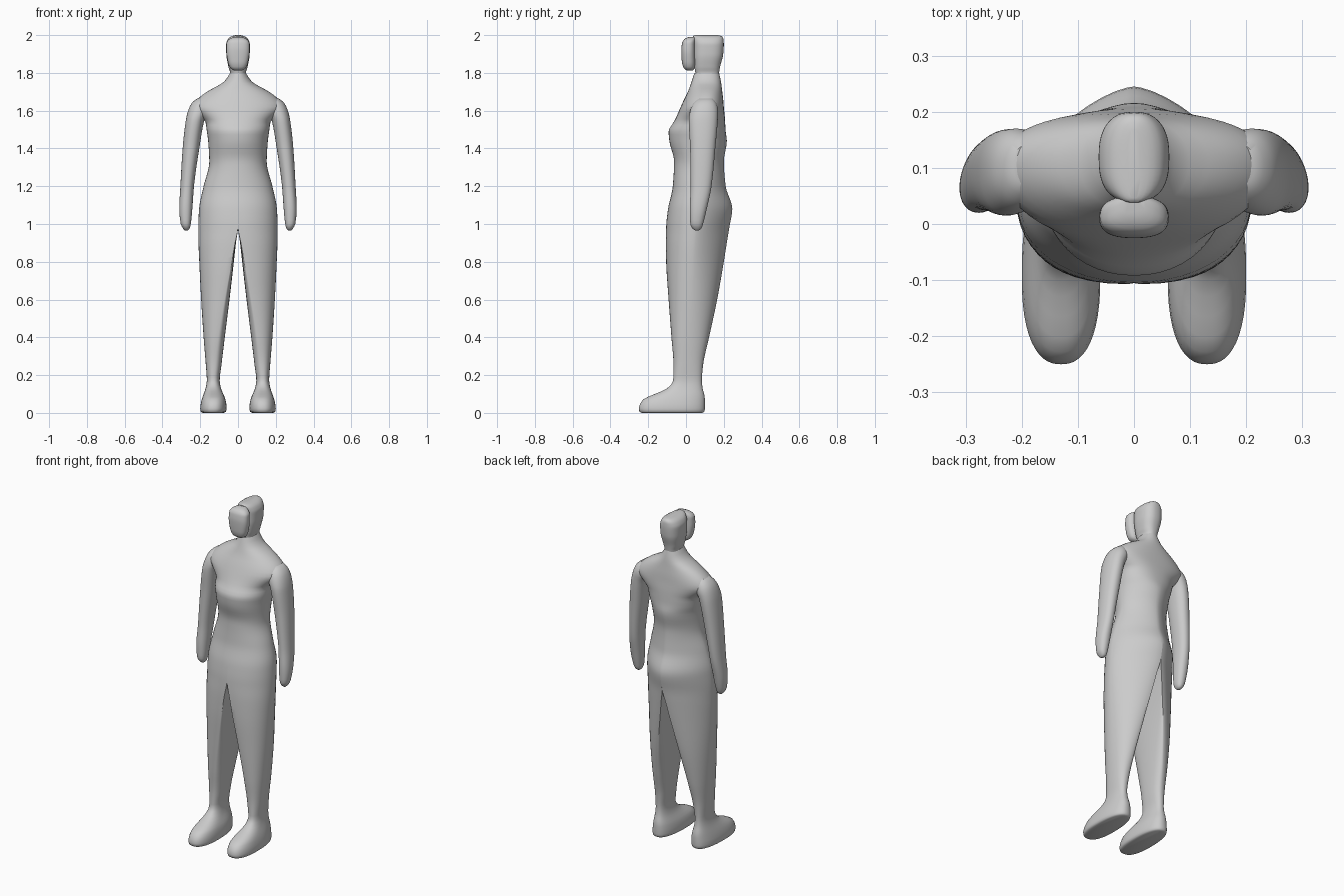
import bpy, bmesh, math

if "Cube" in bpy.data.objects:
    bpy.data.objects.remove(bpy.data.objects["Cube"])

SIDES = 48


def smooth_rows(rows, step):
    """Monotone curve through the key sections, column by column over height."""
    cols = len(rows[0])
    z = [r[0] for r in rows]
    h = [z[i + 1] - z[i] for i in range(len(z) - 1)]
    slopes = []
    for c in range(cols):
        d = [(rows[i + 1][c] - rows[i][c]) / h[i] for i in range(len(h))]
        m = [d[0]]
        for a, b in zip(d, d[1:]):
            m.append(2 * a * b / (a + b) if a * b > 0 else 0.0)
        slopes.append(m + [d[-1]])
    out = []
    for i, dz in enumerate(h):
        n = max(2, round(abs(dz) / step))
        for k in range(n):
            t = k / n
            a, b = 2*t**3 - 3*t*t + 1, t**3 - 2*t*t + t
            e, f = 3*t*t - 2*t**3, t**3 - t*t
            out.append([a * rows[i][c] + e * rows[i + 1][c]
                        + dz * (b * slopes[c][i] + f * slopes[c][i + 1]) for c in range(cols)])
    out.append(list(rows[-1]))
    return out


def section(z, inner, cx, outer, yf, ym, yb, nf, nb):
    """Rounded outline whose four quarters can have different sizes."""
    pts = []
    for i in range(SIDES):
        a = 2 * math.pi * i / SIDES
        c, s = math.cos(a), math.sin(a)
        n = nb if s > 0 else nf
        rx = outer - cx if c > 0 else cx - inner
        ry = yb - ym if s > 0 else ym - yf
        pts.append((cx + math.copysign(abs(c) ** (2 / n), c) * rx,
                    ym + math.copysign(abs(s) ** (2 / n), s) * ry, z))
    return pts


def loft(name, rows, mirror=False, step=0.02):
    bm = bmesh.new()
    rings = [[bm.verts.new(p) for p in section(*r)] for r in smooth_rows(rows, step)]
    for a, b in zip(rings, rings[1:]):
        for i in range(SIDES):
            j = (i + 1) % SIDES
            bm.faces.new((a[i], a[j], b[j], b[i]))
    bm.faces.new(rings[0])
    bm.faces.new(rings[-1][::-1])
    if mirror:
        inside = [f for f in bm.faces if all(abs(v.co.x) < 1e-5 for v in f.verts)]
        bmesh.ops.delete(bm, geom=inside, context='FACES')
        bmesh.ops.mirror(bm, geom=bm.verts[:] + bm.edges[:] + bm.faces[:],
                         axis='X', merge_dist=1e-4)
    bmesh.ops.remove_doubles(bm, verts=bm.verts[:], dist=1e-5)
    bmesh.ops.recalc_face_normals(bm, faces=bm.faces[:])
    me = bpy.data.meshes.new(name)
    bm.to_mesh(me)
    bm.free()
    me.shade_smooth()
    me.set_sharp_from_angle(angle=math.radians(40))
    ob = bpy.data.objects.new(name, me)
    bpy.context.collection.objects.link(ob)
    return ob


# Torso: height, half width, front, widest depth, back, back roundness
torso = [
    (1.80, .042, .045, .11, .175, 2.2), (1.755, .072, .03, .11, .185, 2.2),
    (1.70, .165, .01, .11, .192, 2.2), (1.66, .215, -.01, .105, .197, 2.3),
    (1.62, .24, -.028, .10, .20, 2.4), (1.57, .20, -.05, .09, .205, 2.4),
    (1.54, .172, -.065, .08, .207, 2.4), (1.49, .165, -.092, .07, .21, 2.2),
    (1.44, .158, -.088, .07, .216, 1.8), (1.33, .152, -.063, .07, .20, 1.6),
    (1.20, .182, -.07, .06, .21, 1.5), (1.08, .206, -.095, .05, .245, 1.5),
]
# Legs and feet: height, inner side, outer side, front, back
legs = [
    (.985, 0, .21, -.105, .23), (.90, .011, .209, -.107, .216), (.80, .022, .205, -.105, .20),
    (.60, .045, .195, -.092, .165), (.40, .07, .182, -.077, .122),
    (.25, .088, .17, -.066, .09), (.17, .097, .165, -.068, .084),
    (.13, .09, .172, -.10, .088), (.10, .078, .182, -.165, .096),
    (.07, .066, .192, -.228, .10), (.025, .06, .20, -.25, .10),
    (.006, .064, .197, -.246, .096), (0, .075, .187, -.235, .086),
]
rows = [(z, 0, 0, w, yf, ym, yb, 2.1, n) for z, w, yf, ym, yb, n in torso]
for z, g, w, yf, yb in legs:
    k = max(0, min(1, (1 - z) / .8)) ** 1.5
    rows.append((z, g, g + k * (w - g) / 2, w, yf, yf + .45 * (yb - yf), yb,
                 2.1 + .3 * k, 1.5 + .9 * k))
loft("body", rows, mirror=True)

# Arms: height, inner side, outer side, front, back
arms = [
    (1.665, .17, .215, .07, .14), (1.64, .15, .245, .04, .16), (1.60, .155, .264, .022, .17),
    (1.55, .178, .276, .015, .168), (1.40, .205, .293, .022, .155),
    (1.20, .233, .305, .025, .135), (1.08, .242, .311, .02, .11),
    (1.00, .25, .303, .023, .09), (.975, .257, .29, .035, .08), (.965, .268, .28, .05, .065),
]
loft("arms", [(z, a, (a + b) / 2, b, yf, (yf + yb) / 2, yb, 2.2, 2.2)
              for z, a, b, yf, yb in arms], mirror=True)

# Head and face: height, half width, front, back
head = [
    (1.76, .045, .06, .17), (1.80, .042, .05, .175), (1.83, .05, .045, .18),
    (1.90, .062, .04, .197), (1.95, .063, .04, .20), (1.98, .052, .038, .198),
    (1.994, .035, .038, .19), (2.0, .012, .045, .17),
]
face = [
    (1.812, .02, .005, .035), (1.825, .04, -.012, .045), (1.86, .054, -.022, .05),
    (1.92, .062, -.025, .05), (1.96, .06, -.02, .05), (1.98, .045, -.008, .05),
    (1.99, .02, .015, .05),
]
for name, keys in (("head", head), ("face", face)):
    loft(name, [(z, -w, 0, w, yf, (yf + yb) / 2, yb, 2.6, 2.4) for z, w, yf, yb in keys],
         step=0.008)
